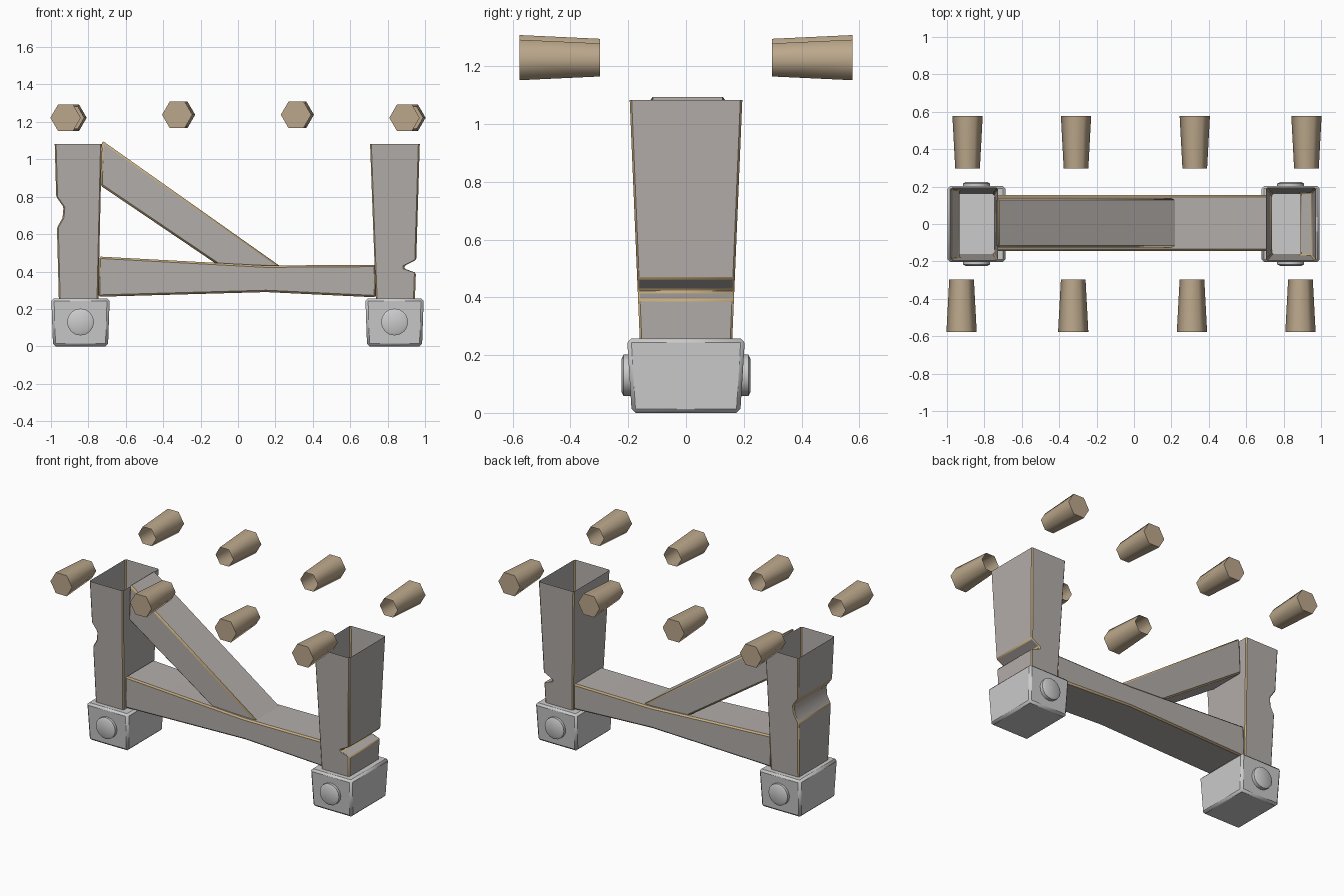
import bpy, bmesh, math

if "Cube" in bpy.data.objects:
    bpy.data.objects.remove(bpy.data.objects["Cube"])

def material(name, rgb):
    m = bpy.data.materials.new(name)
    m.diffuse_color = (*rgb, 1)
    m.use_nodes = True
    m.node_tree.nodes["Principled BSDF"].inputs["Base Color"].default_value = m.diffuse_color
    return m

weathered = material("weathered_wood", (0.45, 0.42, 0.40))
edge_wood = material("worn_edge", (0.55, 0.40, 0.20))
peg_wood = material("peg_wood", (0.50, 0.39, 0.26))

def finish(name, bm, mats=(), bevel=0, angle=30):
    bmesh.ops.recalc_face_normals(bm, faces=bm.faces)
    me = bpy.data.meshes.new(name)
    bm.to_mesh(me)
    bm.free()
    ob = bpy.data.objects.new(name, me)
    bpy.context.collection.objects.link(ob)
    for m in mats:
        me.materials.append(m)
    if bevel:
        b = ob.modifiers.new("worn_edges", 'BEVEL')
        b.width = bevel
        b.segments = 1
        b.limit_method = 'ANGLE'
        b.angle_limit = math.radians(25)
        if len(mats) > 1:
            b.material = 1
    bpy.ops.object.select_all(action='DESELECT')
    ob.select_set(True)
    bpy.context.view_layer.objects.active = ob
    bpy.ops.object.shade_smooth_by_angle(angle=math.radians(angle))
    return ob

def loft(rings, cap_start=True, cap_end=True):
    bm = bmesh.new()
    vs = [[bm.verts.new(p) for p in r] for r in rings]
    n = len(vs[0])
    for a, b in zip(vs, vs[1:]):
        for i in range(n):
            j = (i + 1) % n
            bm.faces.new((a[i], a[j], b[j], b[i]))
    if cap_start:
        bm.faces.new(vs[0][::-1])
    if cap_end:
        bm.faces.new(vs[-1])
    return bm

def rect(z, x0, x1, hy):
    return [(x0, -hy, z), (x1, -hy, z), (x1, hy, z), (x0, hy, z)]

def beam(name, profile, y0, y1):
    rings = [[(x, y, z) for x, z in profile] for y in (y0, y1)]
    finish(name, loft(rings), (weathered, edge_wood), 0.01)

def post(name, outer, inner, side):
    # outer: (z, x) points of the notched face; inner: straight face x at bottom and top
    z0, z1 = outer[0][0], outer[-1][0]
    rings = []
    for z, xo in outer:
        t = (z - z0) / (z1 - z0)
        xi = inner[0] + (inner[1] - inner[0]) * t
        rings.append(rect(z, min(xo, xi), max(xo, xi), 0.16 + 0.035 * t))
    finish(name, loft(rings, False, False), (weathered, edge_wood), 0.007)

# hollow flared posts, each with a notch in its outer face
post("left_post", [(0.25, -0.958), (0.634, -0.968), (0.687, -0.938), (0.745, -0.933),
                   (0.80, -0.972), (1.083, -0.98)], (-0.747, -0.728), -1)
post("right_post", [(0.25, 0.946), (0.393, 0.951), (0.415, 0.89), (0.43, 0.89),
                    (0.463, 0.953), (1.083, 0.972)], (0.737, 0.706), 1)

# cross beam and diagonal brace
beam("cross_beam", [(-0.748, 0.265), (0.15, 0.29), (0.738, 0.262),
                    (0.738, 0.436), (0.15, 0.432), (-0.745, 0.48)], -0.145, 0.155)
beam("diagonal_brace", [(-0.736, 0.86), (-0.10, 0.43), (0.23, 0.425), (-0.726, 1.10)],
     -0.125, 0.137)

# metal feet with a bolt front and back
for side, cx in (("left", -0.842), ("right", 0.837)):
    rings = [rect(0, cx - 0.147, cx + 0.147, 0.188), rect(0.257, cx - 0.156, cx + 0.156, 0.204)]
    finish(side + "_foot", loft(rings), (), 0.014)
    for face, s in (("front", -1), ("back", 1)):
        rings = []
        for y, r in ((0.17, 0.072), (0.216, 0.072), (0.224, 0.056)):
            rings.append([(cx + r * math.cos(k * math.tau / 16), s * y,
                           0.13 + r * math.sin(k * math.tau / 16)) for k in range(16)])
        finish(f"{side}_{face}_bolt", loft(rings))

# floating six-sided pegs, wide capped end outward, open end inward
for s in (-1, 1):
    for i, (x, z) in enumerate(((-0.922, 1.222), (-0.325, 1.238), (0.31, 1.238), (0.89, 1.222))):
        px = x if s < 0 else -x
        rings = []
        for y, r in ((0.297, 0.066), (0.577, 0.081)):
            rings.append([(px + r * math.cos(k * math.tau / 6), s * y,
                           z + r * math.sin(k * math.tau / 6)) for k in range(6)])
        finish(f"peg_{'front' if s < 0 else 'back'}_{i + 1}",
               loft(rings, False, True), (peg_wood,), 0, 65)
